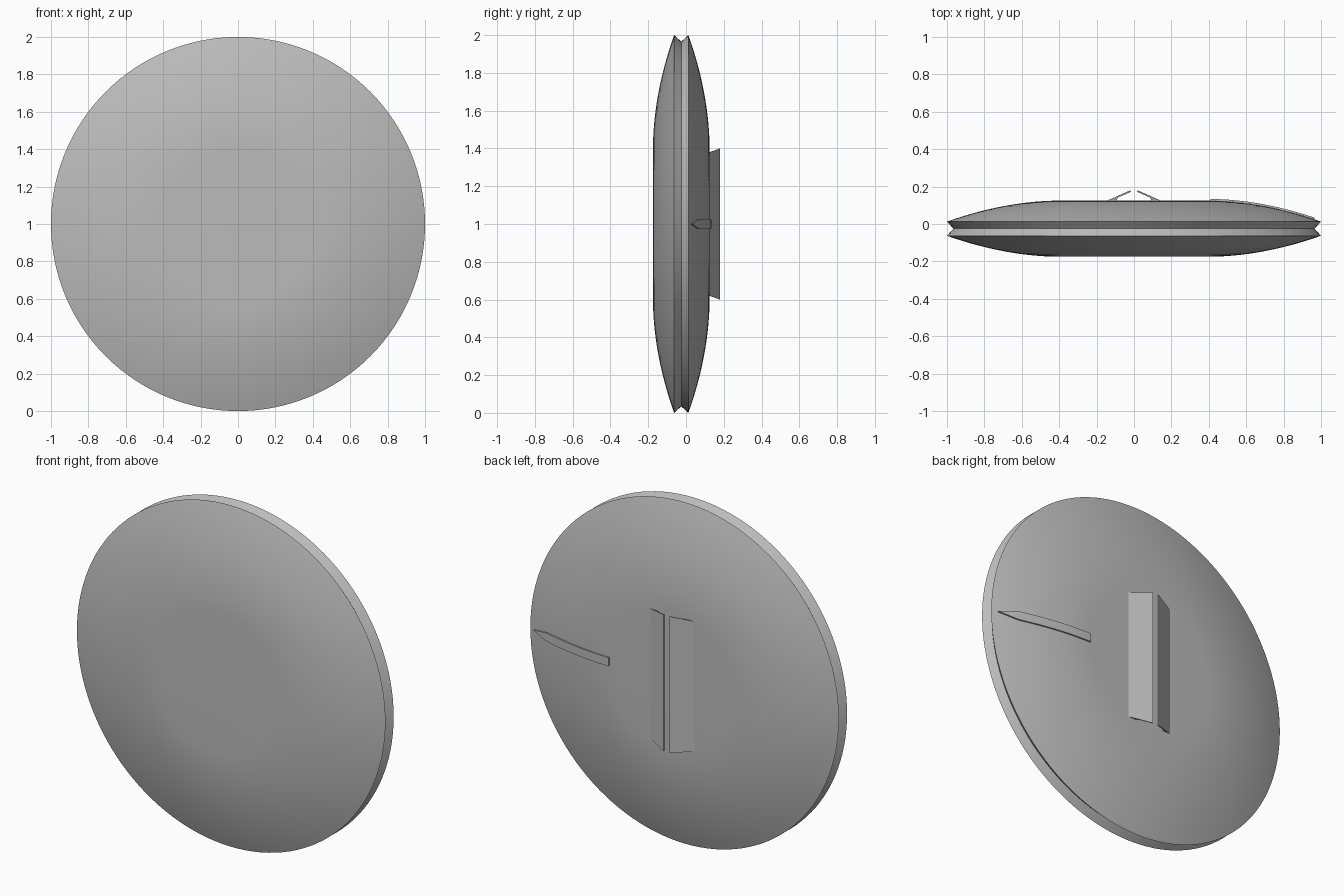
import bpy, bmesh, math
from mathutils import Vector, Matrix

cube = bpy.data.objects.get("Cube")
if cube:
    bpy.data.objects.remove(cube, do_unlink=True)

grey = bpy.data.materials.new("plain grey")
grey.use_nodes = True
GREY = (0.5, 0.5, 0.5, 1)
grey.diffuse_color = GREY
grey.node_tree.nodes["Principled BSDF"].inputs["Base Color"].default_value = GREY

MID_Y, CENTRE_Z = -0.025, 1.0      # mid plane and hub height of the disc
FLAT_R, HALF_DEPTH, RIM_HALF = 0.4, 0.15, 0.038


def dome(r):
    """Half thickness of the disc at radius r."""
    t = max(0, (r - FLAT_R) / (1 - FLAT_R))
    return HALF_DEPTH - (HALF_DEPTH - RIM_HALF) * t ** 1.9


def finish(name, bm, angle):
    bmesh.ops.remove_doubles(bm, verts=bm.verts, dist=1e-5)
    bmesh.ops.recalc_face_normals(bm, faces=bm.faces)
    mesh = bpy.data.meshes.new(name)
    bm.to_mesh(mesh)
    bm.free()
    mesh.materials.append(grey)
    ob = bpy.data.objects.new(name, mesh)
    bpy.context.collection.objects.link(ob)
    bpy.ops.object.select_all(action='DESELECT')
    ob.select_set(True)
    bpy.context.view_layer.objects.active = ob
    bpy.ops.object.shade_smooth_by_angle(angle=math.radians(angle))
    return ob


def loft(name, rings, angle=20):
    """Skin a list of equal-length closed sections and cap both ends."""
    bm = bmesh.new()
    rows = [[bm.verts.new(p) for p in ring] for ring in rings]
    n = len(rows[0])
    for a, b in zip(rows, rows[1:]):
        for i in range(n):
            j = (i + 1) % n
            bm.faces.new((a[i], a[j], b[j], b[i]))
    bm.faces.new(rows[0])
    bm.faces.new(rows[-1])
    return finish(name, bm, angle)


# Domed disc with a V groove round the rim
radii = [0] + [FLAT_R + (1 - FLAT_R) * i / 14 for i in range(15)]
half = [(r, dome(r)) for r in radii]
profile = half + [(0.966, 0)] + [(r, -h) for r, h in reversed(half)]
bm = bmesh.new()
pts = [bm.verts.new((r, MID_Y + h, CENTRE_Z)) for r, h in profile]
edges = [bm.edges.new(pair) for pair in zip(pts, pts[1:])]
bmesh.ops.spin(bm, geom=pts + edges, cent=(0, 0, CENTRE_Z), axis=(0, 1, 0),
               angle=math.tau, steps=128, use_duplicate=False)
finish("disc_body", bm, 25)

# Pair of slanted flaps on the back, with slightly tapered ends
section = [(0.02, 0.18), (0.15, 0.122), (0.15, 0.115), (0.10, 0.115),
           (0.085, 0.142), (0.016, 0.172)]
for side, name in ((1, "left_flap"), (-1, "right_flap")):
    loft(name, [[(side * x, y, CENTRE_Z + end * (0.4 - 0.35 * (0.18 - y)))
                 for x, y in section] for end in (-1, 1)])

# Thin pointed strip following the dome
START, TAPER, TIP, LIFT = 0.41, 0.86, 0.965, 0.009
rings = []
for i in range(15):
    x = START + (TIP - START) * i / 14
    w = 0.025 * min(1, max(0.04, (TIP - x) / (TIP - TAPER)))
    y = MID_Y + dome(x)
    rings.append([(x, y - 0.01, CENTRE_Z - w), (x, y + LIFT, CENTRE_Z - w),
                  (x, y + LIFT, CENTRE_Z + w), (x, y - 0.01, CENTRE_Z + w)])
loft("pointed_strip", rings, 30)
